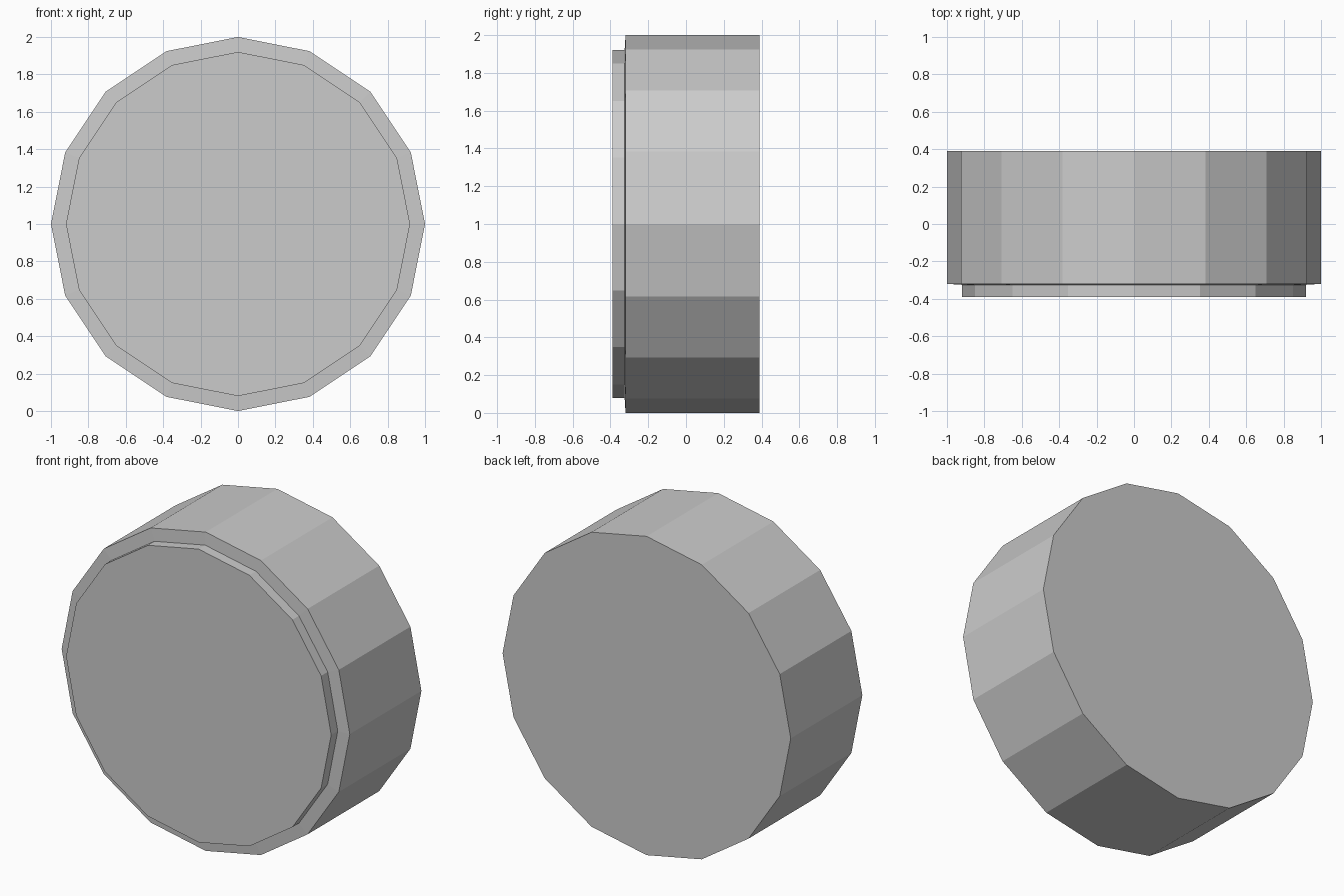
import bpy, bmesh
from math import cos, sin, tau

if "Cube" in bpy.data.objects:
    bpy.data.objects.remove(bpy.data.objects["Cube"])

SIDES = 16

# Closed drum profile as (radius, y), front to back
PROFILE = [
    (0.92, -0.39),   # raised front disc
    (0.92, -0.325),  # foot of the disc
    (1.00, -0.32),   # front rim, very slightly sloped
    (1.00, 0.39),    # back edge
]

bm = bmesh.new()
rings = [[bm.verts.new((r * cos(tau * i / SIDES), y, 1 + r * sin(tau * i / SIDES)))
          for i in range(SIDES)] for r, y in PROFILE]

# Side walls and rim
for a, b in zip(rings, rings[1:]):
    for i in range(SIDES):
        j = (i + 1) % SIDES
        bm.faces.new((a[i], a[j], b[j], b[i]))

# Front and back caps
bm.faces.new(rings[0])
bm.faces.new(rings[-1])
bmesh.ops.recalc_face_normals(bm, faces=bm.faces)

mesh = bpy.data.meshes.new("drum")
bm.to_mesh(mesh)
bm.free()
drum = bpy.data.objects.new("drum", mesh)
bpy.context.collection.objects.link(drum)
